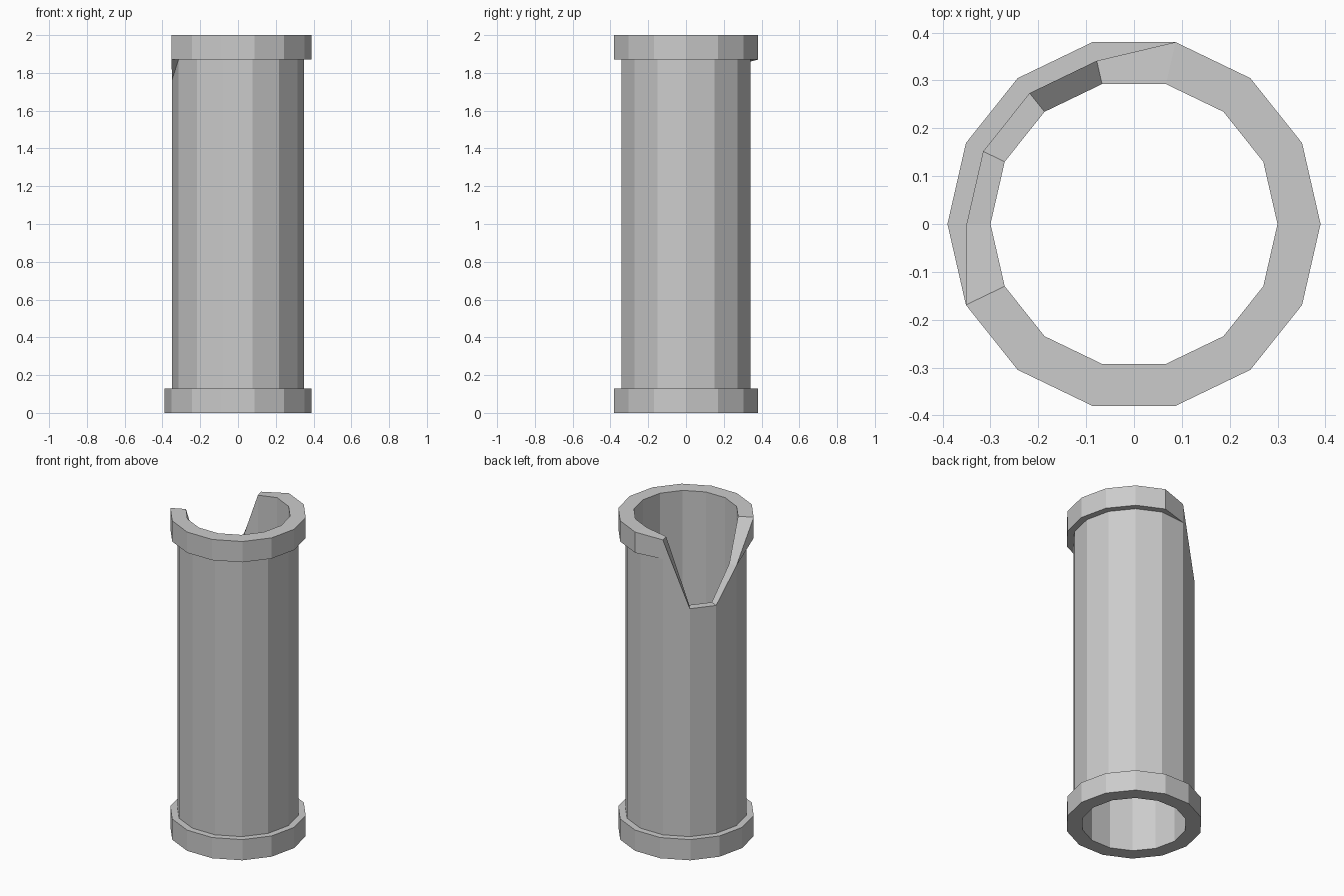
import bpy, bmesh
from math import cos, sin, tau

if "Cube" in bpy.data.objects:
    bpy.data.objects.remove(bpy.data.objects["Cube"])

SIDES = 14
R_IN, R_BODY, R_LIP = 0.30, 0.35, 0.39
LIP, TOP = 0.13, 2.0

# broken edge: column index -> (rim height, height where the lip meets the body)
BROKEN = {4: (1.98, 1.86), 5: (1.56, 1.56), 6: (1.56, 1.56), 7: (1.76, 1.76)}


def profile(i):
    """Closed (radius, z) wall section of one column."""
    base = [(R_IN, 0), (R_LIP, 0), (R_LIP, LIP), (R_BODY, LIP)]
    if i in BROKEN:
        rim, low = BROKEN[i]
        return base + [(R_BODY, low), (R_BODY, low), (R_BODY, rim), (R_IN, rim)]
    low = TOP - LIP
    return base + [(R_BODY, low), (R_LIP, low), (R_LIP, TOP), (R_IN, TOP)]


# broken pipe: join the wall sections around the axis
bm = bmesh.new()
rings = []
for i in range(SIDES):
    a = tau * i / SIDES
    rings.append([bm.verts.new((r * cos(a), r * sin(a), z)) for r, z in profile(i)])
for i in range(SIDES):
    p, q = rings[i], rings[(i + 1) % SIDES]
    for k in range(8):
        n = (k + 1) % 8
        bm.faces.new((p[k], q[k], q[n], p[n]))

# collapse the lip where it is broken away
bmesh.ops.remove_doubles(bm, verts=bm.verts, dist=0.0005)
bmesh.ops.recalc_face_normals(bm, faces=bm.faces)

mesh = bpy.data.meshes.new("broken_pipe")
bm.to_mesh(mesh)
bm.free()
pipe = bpy.data.objects.new("broken_pipe", mesh)
bpy.context.collection.objects.link(pipe)
